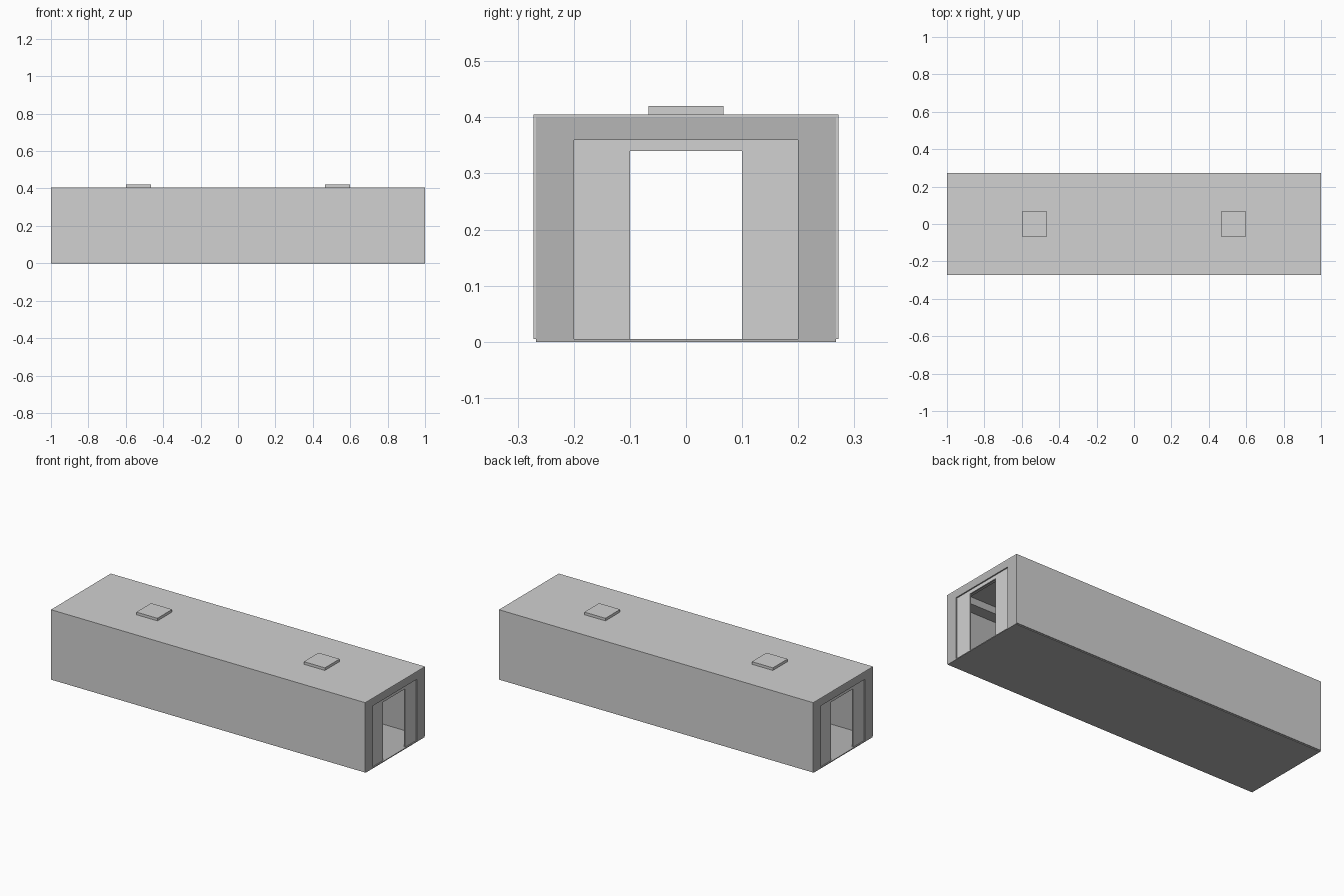
import bpy

if "Cube" in bpy.data.objects:
    bpy.data.objects.remove(bpy.data.objects["Cube"])

def material(name, v):
    m = bpy.data.materials.new(name)
    m.diffuse_color = (v, v, v, 1)
    m.use_nodes = True
    m.node_tree.nodes["Principled BSDF"].inputs["Base Color"].default_value = m.diffuse_color
    return m

LIGHT = material("light_grey", 0.64)
DARK = material("mid_grey", 0.47)

def box(name, lo, hi, mat):
    """Axis-aligned box between two corners."""
    bpy.ops.mesh.primitive_cube_add(size=1)
    o = bpy.context.object
    o.name = name
    for v in o.data.vertices:
        for i in range(3):
            v.co[i] = (lo[i] + hi[i]) / 2 + v.co[i] * (hi[i] - lo[i])
    o.data.materials.append(mat)
    return o

def mirror(o, x=False, y=False):
    m = o.modifiers.new("mirror", 'MIRROR')
    m.use_axis = (x, y, False)
    return o

def line_inside(o, axis):
    """Give the faces looking into the room the lining colour."""
    o.data.materials.append(DARK)
    for p in o.data.polygons:
        if p.normal[axis] < -0.5:
            p.material_index = 1

OUT, IN = 0.272, 0.267      # outer and inner half width
TOP, CEIL = 0.405, 0.40     # roof top and ceiling
BASE = 0.005                # floor top

# floor and thin outer cladding
box("floor", (-1, -IN, 0), (1, IN, BASE), DARK)
wall = box("side_wall", (-1, IN, BASE), (1, OUT, CEIL), LIGHT)
line_inside(wall, 1)
mirror(wall, y=True)
roof = box("roof", (-1, -OUT, CEIL), (1, OUT, TOP), LIGHT)
line_inside(roof, 2)

# structural frame: corner posts, side rails, end beams
mirror(box("corner_post", (0.95, 0.20, BASE), (1, IN, 0.36), DARK), x=True, y=True)
mirror(box("side_rail", (-1, 0.20, 0.36), (1, IN, CEIL), DARK), y=True)
mirror(box("end_beam", (0.95, -0.20, 0.36), (1, 0.20, CEIL), DARK), x=True)

# thin recessed end panels around the open doorway
mirror(box("door_side_panel", (0.985, 0.10, BASE), (0.993, 0.20, 0.36), LIGHT), x=True, y=True)
mirror(box("door_header", (0.985, -0.10, 0.34), (0.993, 0.10, 0.36), LIGHT), x=True)

# roof hatches
mirror(box("roof_hatch", (0.466, -0.067, TOP), (0.60, 0.067, 0.42), LIGHT), x=True)
